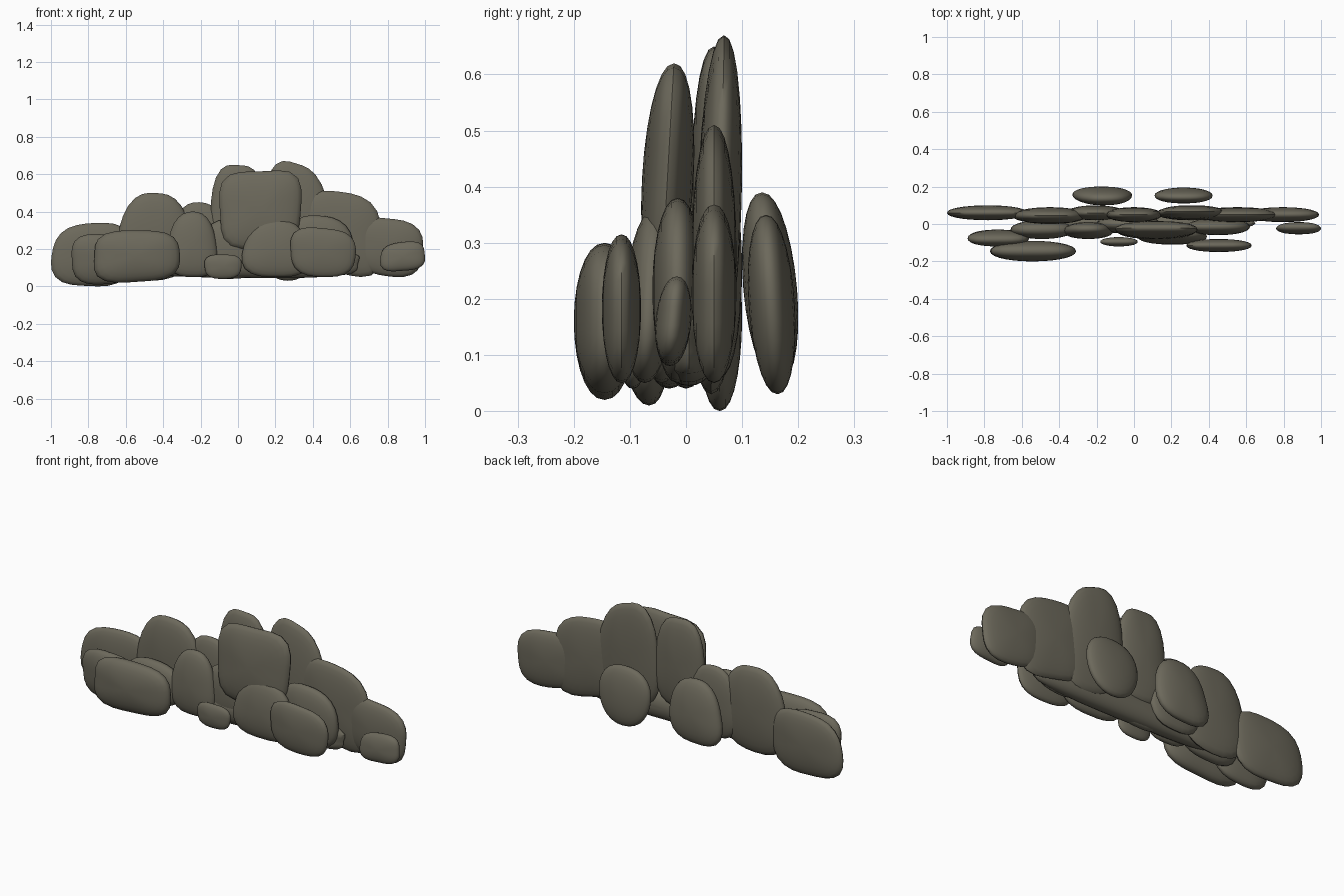
import bpy
import bmesh
import math
import random

cube = bpy.data.objects.get("Cube")
if cube:
    bpy.data.objects.remove(cube, do_unlink=True)

random.seed(7)
rocks = []

# One dull stone colour for the whole pile
stone = bpy.data.materials.new("grey_brown_stone")
stone.use_nodes = True
colour = (0.15, 0.14, 0.105, 1)
stone.diffuse_color = colour
shader = stone.node_tree.nodes["Principled BSDF"]
shader.inputs["Base Color"].default_value = colour
shader.inputs["Roughness"].default_value = 0.9


def fit(verts, axis, low, high):
    """Stretch the vertices along one axis to fill the given range."""
    values = [v.co[axis] for v in verts]
    start, size = min(values), max(values) - min(values)
    for v in verts:
        v.co[axis] = low + (v.co[axis] - start) / size * (high - low)


def rock(name, across, height, depth, square=2.6, taper=0.0, lean=0.0, slope=0.0, tilt=0.0):
    """Flat pebble standing on edge: rounded-square outline, lens-shaped section.
    taper narrows the top, lean shifts it sideways, slope tips it, tilt shifts it back."""
    bm = bmesh.new()
    bmesh.ops.create_uvsphere(bm, u_segments=28, v_segments=14, radius=1)
    phase = random.uniform(0, math.tau)
    for v in bm.verts:
        # The sphere's pole axis becomes the thin depth axis
        x, z, y = v.co.x, v.co.y, -v.co.z
        angle = math.atan2(z, x)
        c, s = abs(math.cos(angle)), abs(math.sin(angle))
        grow = (c ** square + s ** square) ** (-1 / square)
        grow *= 1 + 0.025 * math.sin(3 * angle + phase)
        x, z = x * grow, z * grow
        y = math.copysign(abs(y) ** 0.92, y)
        v.co = (x * (1 - taper * z) + lean * z, y + tilt * z, z + slope * x)
    for axis, (low, high) in enumerate((across, depth, height)):
        fit(bm.verts, axis, low, high)
    bmesh.ops.recalc_face_normals(bm, faces=bm.faces)
    mesh = bpy.data.meshes.new(name)
    bm.to_mesh(mesh)
    bm.free()
    mesh.materials.append(stone)
    obj = bpy.data.objects.new(name, mesh)
    bpy.context.collection.objects.link(obj)
    rocks.append(obj)


# Right-hand end of the pile (towards -x)
rock("right_front_slab", (-.77, -.31), (.02, .3), (-.2, -.09), square=3.4, slope=.05)
rock("right_middle_rock", (-.89, -.56), (.01, .28), (-.12, -.03), square=3, tilt=-.2)
rock("right_end_rock", (-1, -.57), (0, .34), (.02, .1), square=3, lean=.08)
rock("right_tall_rock", (-.65, -.25), (.03, .5), (0, .09), taper=.22, lean=.04)
rock("right_inner_rock", (-.38, -.11), (.05, .4), (-.08, .01), taper=.12, tilt=.2)
rock("right_filler_rock", (-.66, -.32), (.04, .28), (-.08, .02))

# Centre of the pile
rock("centre_front_block", (-.1, .34), (.2, .62), (-.08, .015), square=4, slope=.06, tilt=.25)
rock("centre_low_rock", (.02, .39), (.05, .36), (-.11, -.02), taper=.15, tilt=.2)
rock("centre_small_stone", (-.18, .02), (.04, .17), (-.12, -.07), square=3)
rock("centre_core_rock", (-.2, .14), (.04, .36), (-.05, .05))
rock("centre_back_block", (-.15, .15), (.15, .65), (.01, .09), square=3, taper=.16)
rock("centre_peak_rock", (.12, .5), (.08, .67), (.02, .1), square=2.8, taper=.2, slope=-.12, tilt=.2)
rock("centre_wedge_rock", (-.36, -.05), (.06, .45), (.02, .1), taper=.1)
rock("base_ledge", (-.55, .65), (.045, .2), (-.05, .06), square=4)

# Left-hand end of the pile (towards +x)
rock("left_front_slab", (.28, .63), (.05, .315), (-.15, -.08), square=3, slope=-.08)
rock("left_middle_rock", (.28, .62), (.05, .38), (-.06, .03), lean=-.1)
rock("left_tall_rock", (.33, .77), (.05, .51), (.01, .09), square=3.2, slope=-.18)
rock("left_end_rock", (.6, .99), (.05, .37), (.01, .09), square=3, slope=-.15)
rock("left_tip_stone", (.76, 1), (.08, .24), (-.055, .01), square=3.2, slope=.15, tilt=.2)

# Loose stones leaning on the back
rock("back_right_stone", (-.33, -.01), (.05, .39), (.1, .2), taper=.12, lean=.1, tilt=-.3)
rock("back_left_stone", (.11, .42), (.03, .35), (.11, .195), square=2.2, tilt=-.25)

# Smooth shading with crisp rims
for obj in rocks:
    obj.select_set(True)
bpy.context.view_layer.objects.active = rocks[0]
bpy.ops.object.shade_smooth_by_angle(angle=math.radians(50))
